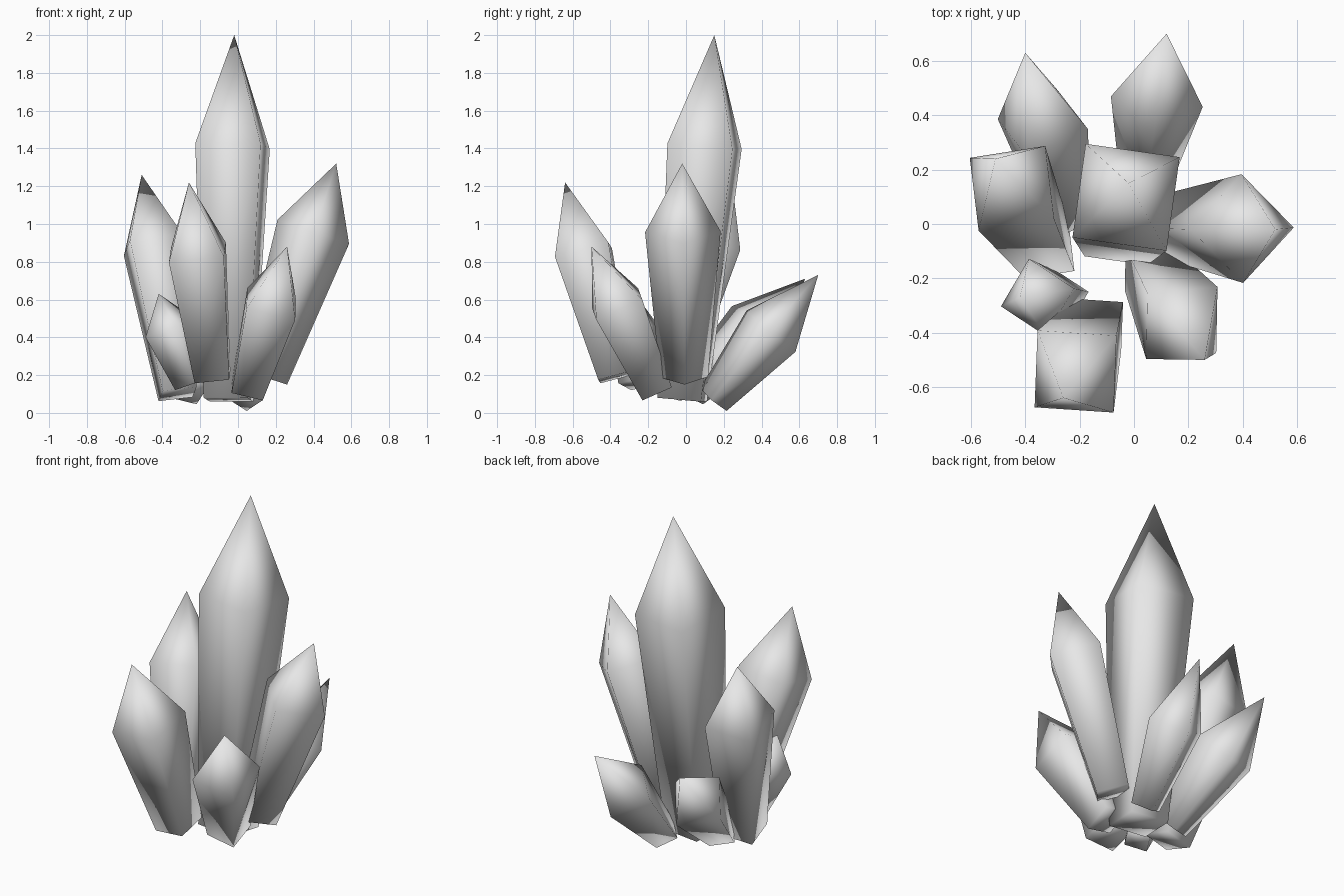
import bpy
import bmesh
from math import cos, sin, pi, radians
from mathutils import Vector

old = bpy.data.objects.get("Cube")
if old:
    bpy.data.objects.remove(old, do_unlink=True)

# Plain grey crystal material
grey = bpy.data.materials.new("crystal_grey")
grey.use_nodes = True
colour = (0.8, 0.8, 0.8, 1.0)
grey.diffuse_color = colour
grey.node_tree.nodes["Principled BSDF"].inputs["Base Color"].default_value = colour


def crystal(name, base, tip, shoulder, r_base, r_shoulder, twist):
    """Four-sided shard: small base ring, wide shoulder ring, pointed tip."""
    base, tip = Vector(base), Vector(tip)
    axis = tip - base
    turn = Vector((0, 0, 1)).rotation_difference(axis)
    bm = bmesh.new()

    def ring(centre, radius):
        angles = [radians(twist) + i * pi / 2 for i in range(4)]
        return [bm.verts.new(centre + turn @ Vector((radius * cos(a), radius * sin(a), 0)))
                for a in angles]

    low = ring(base, r_base)
    high = ring(base + axis * shoulder, r_shoulder)
    point = bm.verts.new(tip)
    bm.faces.new(low[::-1])
    for i in range(4):
        j = (i + 1) % 4
        bm.faces.new((low[i], low[j], high[j], high[i]))
        bm.faces.new((high[i], high[j], point))
    for face in bm.faces:
        face.smooth = True

    mesh = bpy.data.meshes.new(name)
    bm.to_mesh(mesh)
    bm.free()
    mesh.materials.append(grey)
    obj = bpy.data.objects.new(name, mesh)
    bpy.context.scene.collection.objects.link(obj)
    return obj


# Cluster: base centre, tip, shoulder fraction, base radius, shoulder radius, twist
crystal("centre_crystal", (-0.05, -0.02, 0.07), (-0.02, 0.15, 2.0), 0.695, 0.165, 0.247, 37)
crystal("right_crystal", (0.14, -0.01, 0.19), (0.52, -0.02, 1.32), 0.68, 0.127, 0.2, 1)
crystal("left_crystal", (-0.32, -0.1, 0.10), (-0.51, 0.24, 1.26), 0.68, 0.13, 0.2, 53)
crystal("front_crystal", (-0.135, -0.37, 0.19), (-0.26, -0.64, 1.22), 0.64, 0.13, 0.207, 42)
crystal("small_front_crystal", (-0.25, -0.27, 0.15), (-0.42, -0.27, 0.63), 0.62, 0.09, 0.146, 13)
crystal("front_right_crystal", (0.05, -0.16, 0.12), (0.26, -0.5, 0.88), 0.6, 0.12, 0.188, 47)
crystal("back_right_crystal", (0.04, 0.145, 0.07), (0.12, 0.7, 0.73), 0.55, 0.092, 0.17, -6)
crystal("back_left_crystal", (-0.25, 0.02, 0.11), (-0.4, 0.63, 0.71), 0.57, 0.1, 0.177, 76)
